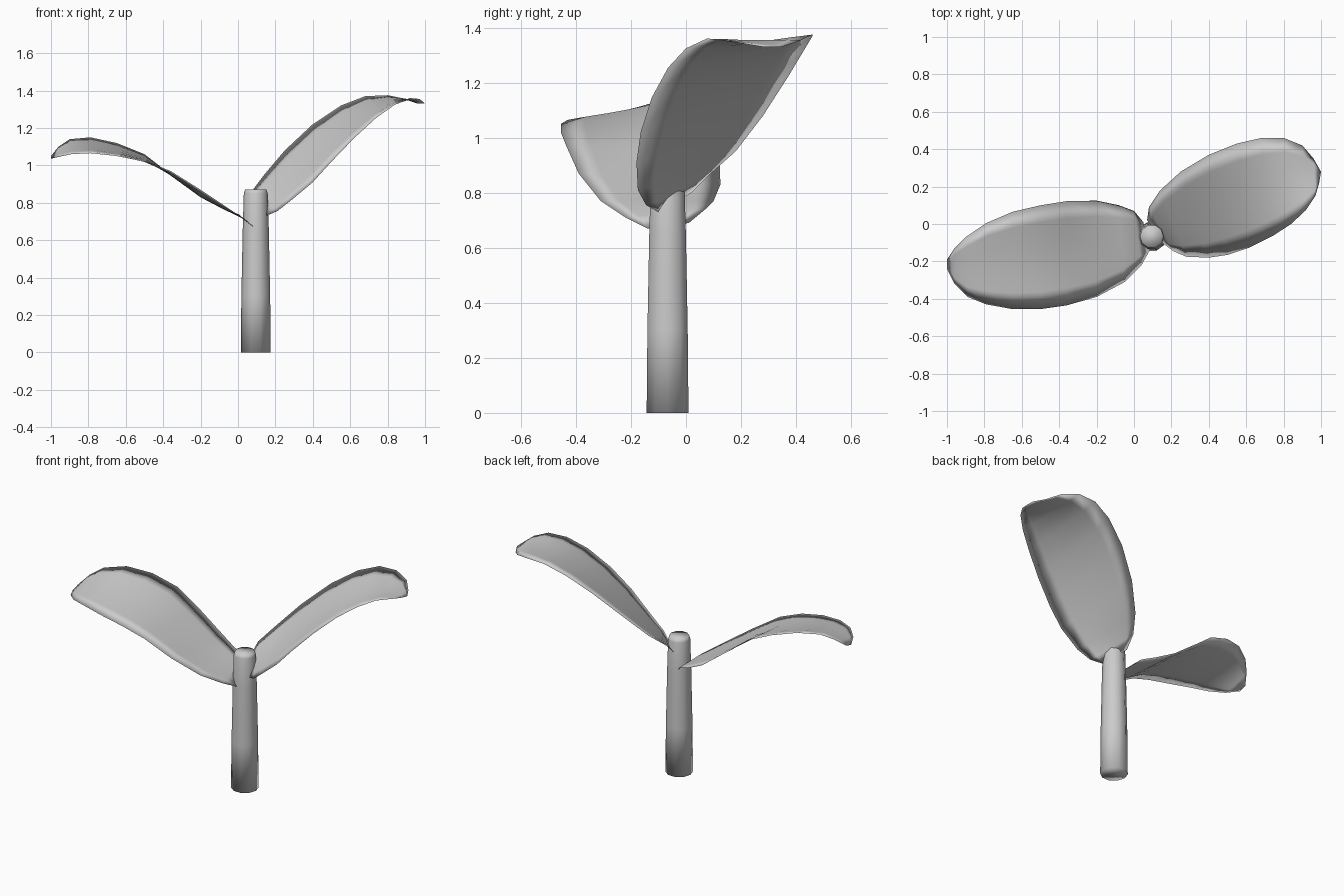
import bpy, bmesh, math

if "Cube" in bpy.data.objects:
    bpy.data.objects.remove(bpy.data.objects["Cube"])

grey = bpy.data.materials.new("plain_grey")
grey.diffuse_color = (0.6, 0.6, 0.6, 1)
grey.use_nodes = True
grey.node_tree.nodes["Principled BSDF"].inputs["Base Color"].default_value = grey.diffuse_color


def finish(name, bm):
    me = bpy.data.meshes.new(name)
    bmesh.ops.recalc_face_normals(bm, faces=bm.faces)
    for f in bm.faces:
        f.smooth = True
    bm.to_mesh(me)
    bm.free()
    me.materials.append(grey)
    ob = bpy.data.objects.new(name, me)
    bpy.context.collection.objects.link(ob)
    return ob


# Stem: tapered rings with a small rounded shoulder, smooth all over
def stem(cx, cy, rings, sides=10):
    bm = bmesh.new()
    loops = [[bm.verts.new((cx + r * math.cos(2 * math.pi * i / sides),
                            cy + r * math.sin(2 * math.pi * i / sides), z))
              for i in range(sides)] for r, z in rings]
    for a, b in zip(loops, loops[1:]):
        for i in range(sides):
            j = (i + 1) % sides
            bm.faces.new((a[i], a[j], b[j], b[i]))
    bm.faces.new(loops[0][::-1])
    bm.faces.new(loops[-1])
    return finish("stem", bm)


# Leaf: thin closed shell spanning a front rim and a back rim
def leaf(name, front, back, sag, cols=6, thick=0.003):
    bm = bmesh.new()
    n = len(front) - 1

    def point(k, c, side):
        t = c / cols
        depth = sag * math.sin(math.pi * k / n) * 4 * t * (1 - t)
        p = [f + (b - f) * t for f, b in zip(front[k], back[k])]
        p[2] += side * thick - depth
        return p

    rim = {}
    sheets = []
    for side in (1, -1):
        rows = []
        for k in range(n + 1):
            row = []
            for c in range(cols + 1):
                if k in (0, n) or c in (0, cols):   # shared rim
                    if (k, c) not in rim:
                        rim[k, c] = bm.verts.new(point(k, c, 0))
                    row.append(rim[k, c])
                else:
                    row.append(bm.verts.new(point(k, c, side)))
            rows.append(row)
        sheets.append(rows)
    for rows in sheets:
        for a, b in zip(rows, rows[1:]):
            for c in range(cols):
                bm.faces.new((a[c], b[c], b[c + 1], a[c + 1]))
    return finish(name, bm)


stem(0.095, -0.067, [(0.08, 0), (0.077, 0.3), (0.07, 0.65), (0.064, 0.85), (0.057, 0.872)])

leaf("right_leaf",
     [(.15, -.10, .73), (.21, -.145, .755), (.28, -.175, .81), (.40, -.18, .91),
      (.50, -.165, 1.02), (.62, -.125, 1.145), (.74, -.065, 1.255), (.84, 0, 1.325),
      (.92, .075, 1.36), (.97, .15, 1.355), (.99, .22, 1.34)],
     [(.07, .02, .80), (.08, .09, .87), (.14, .18, .95), (.25, .28, 1.08),
      (.40, .37, 1.22), (.55, .43, 1.32), (.68, .46, 1.37), (.80, .46, 1.375),
      (.90, .42, 1.355), (.96, .35, 1.33), (1.0, .28, 1.33)], 0.01)

leaf("left_leaf",
     [(.085, -.14, .67), (.04, -.22, .71), (-.05, -.31, .77), (-.20, -.39, .87),
      (-.36, -.435, .97), (-.50, -.455, 1.02), (-.65, -.455, 1.05), (-.79, -.43, 1.065),
      (-.89, -.39, 1.06), (-.96, -.32, 1.045), (-1.0, -.24, 1.035)],
     [(.05, .01, .69), (.0, .07, .74), (-.08, .10, .77), (-.20, .125, .83),
      (-.36, .122, .95), (-.50, .10, 1.06), (-.65, .065, 1.12), (-.79, .005, 1.15),
      (-.90, -.07, 1.14), (-.96, -.13, 1.10), (-1.0, -.19, 1.05)], 0.01)
